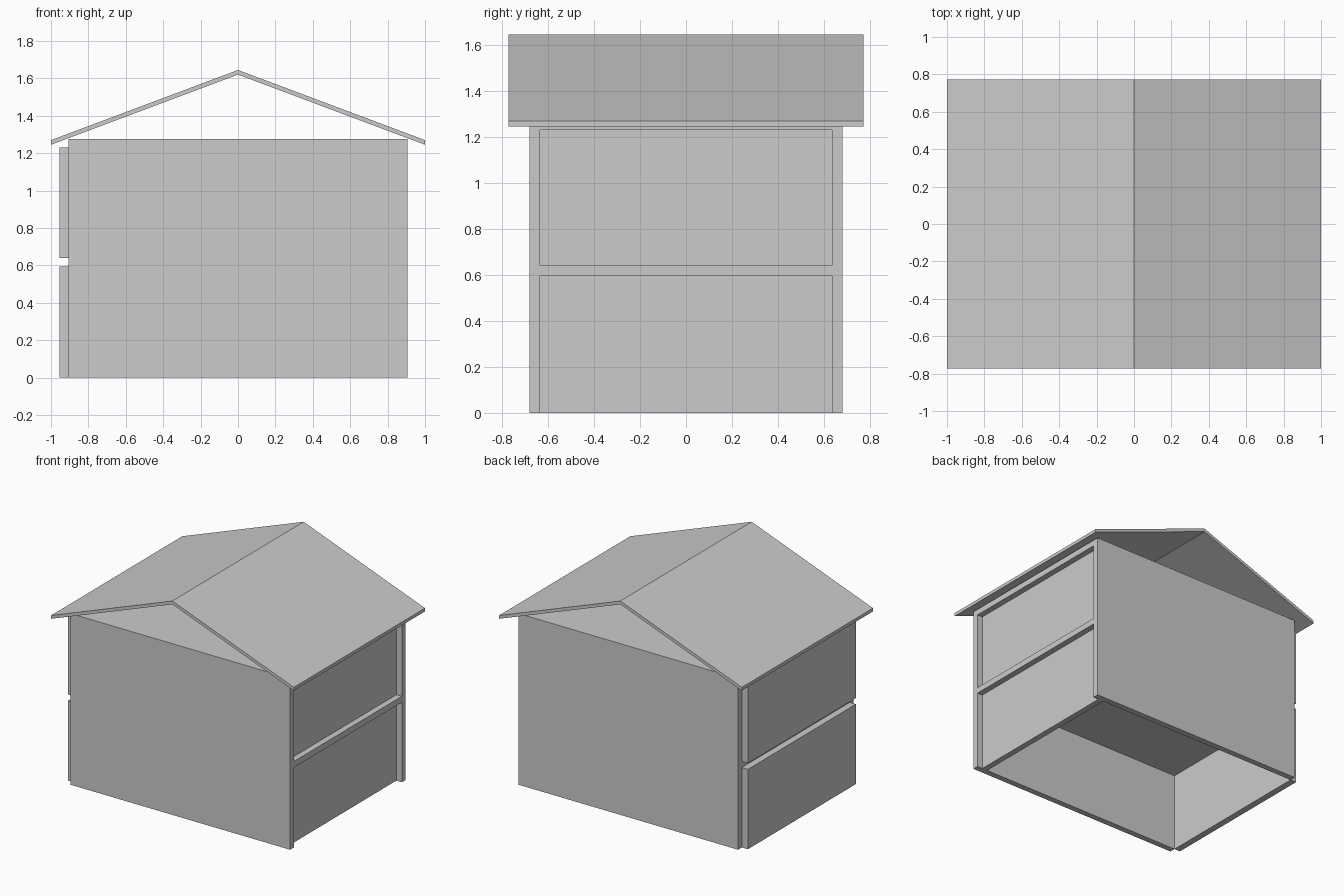
import bpy, bmesh

if "Cube" in bpy.data.objects:
    bpy.data.objects.remove(bpy.data.objects["Cube"])

grey = bpy.data.materials.new("plain_grey")
grey.diffuse_color = (0.6, 0.6, 0.6, 1)
grey.use_nodes = True
grey.node_tree.nodes["Principled BSDF"].inputs["Base Color"].default_value = grey.diffuse_color

# Main measurements
T = 0.045                  # board thickness
HX, HY = 0.905, 0.68       # half size of the body
WALL_H = 1.275
FLOOR_Z = 0.595            # underside of the upper floor
RIDGE, EAVE, ROOF_T = 1.645, 1.27, 0.025
ROOF_HY = 0.772


def finish(name, bm):
    bmesh.ops.recalc_face_normals(bm, faces=bm.faces)
    mesh = bpy.data.meshes.new(name)
    bm.to_mesh(mesh)
    bm.free()
    mesh.materials.append(grey)
    obj = bpy.data.objects.new(name, mesh)
    bpy.context.collection.objects.link(obj)


def board(name, x, y, z):
    """Box spanning the given (low, high) ranges."""
    bm = bmesh.new()
    bmesh.ops.create_cube(bm, size=1)
    for v in bm.verts:
        for i, (lo, hi) in enumerate((x, y, z)):
            v.co[i] = hi if v.co[i] > 0 else lo
    finish(name, bm)


def extruded_profile(name, points, half_depth):
    """Outline in x and z, extruded along y."""
    bm = bmesh.new()
    face = bm.faces.new([bm.verts.new((x, -half_depth, z)) for x, z in points])
    out = bmesh.ops.extrude_face_region(bm, geom=[face])
    moved = [g for g in out["geom"] if isinstance(g, bmesh.types.BMVert)]
    bmesh.ops.translate(bm, verts=moved, vec=(0, 2 * half_depth, 0))
    finish(name, bm)


# Long walls
IY = HY - T
board("front_wall", (-HX, HX), (-HY, -IY), (0, WALL_H))
board("back_wall", (-HX, HX), (IY, HY), (0, WALL_H))

# Upper floor and ceiling
board("upper_floor", (-HX, HX), (-IY, IY), (FLOOR_Z, FLOOR_Z + T))
board("ceiling", (-HX, HX), (-IY, IY), (WALL_H - T, WALL_H))

# End panels: recessed on the right, standing proud on the left
for storey, z in (("lower", (0, FLOOR_Z)), ("upper", (FLOOR_Z + T, WALL_H - T))):
    board(storey + "_right_panel", (HX - 2 * T, HX - T), (-IY, IY), z)
    board(storey + "_left_panel", (-HX - 0.05, -HX), (-IY, IY), z)

# Gable roof with open ends
extruded_profile("roof", [
    (-1, EAVE), (0, RIDGE), (1, EAVE),
    (1, EAVE - ROOF_T), (0, RIDGE - ROOF_T), (-1, EAVE - ROOF_T),
], ROOF_HY)
